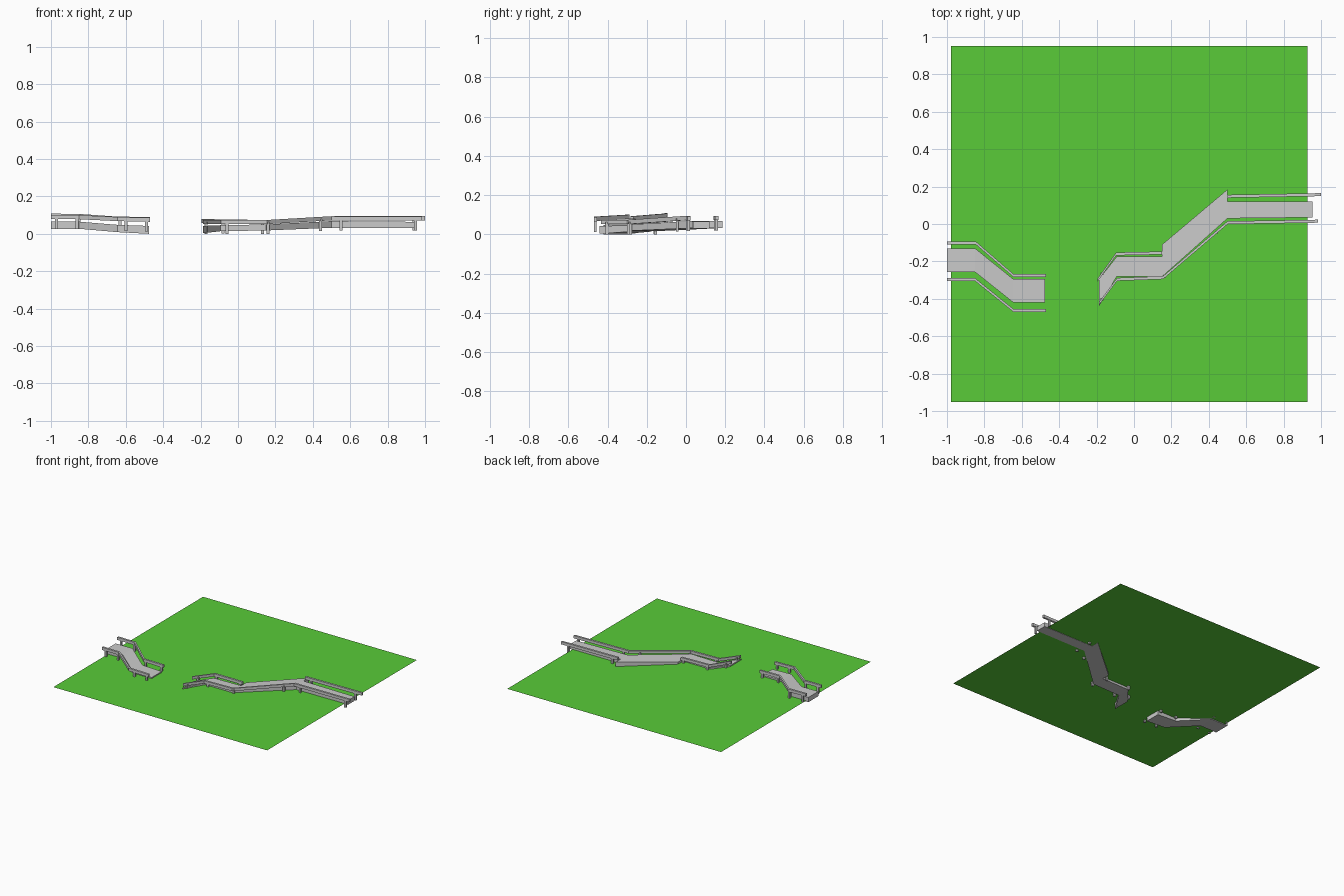
import bpy, bmesh

if "Cube" in bpy.data.objects:
    bpy.data.objects.remove(bpy.data.objects["Cube"])


def loft(name, sections):
    """Bar through rectangular sections (x, y_low, y_high, z_low, z_high)."""
    bm = bmesh.new()
    rings = [[bm.verts.new(p) for p in ((x, a, lo), (x, b, lo), (x, b, hi), (x, a, hi))]
             for x, a, b, lo, hi in sections]
    for r, s in zip(rings, rings[1:]):
        for i in range(4):
            j = (i + 1) % 4
            bm.faces.new((r[i], r[j], s[j], s[i]))
    bm.faces.new(rings[0])
    bm.faces.new(rings[-1])
    bmesh.ops.remove_doubles(bm, verts=bm.verts, dist=1e-5)
    bmesh.ops.dissolve_degenerate(bm, dist=1e-5, edges=bm.edges)
    bmesh.ops.recalc_face_normals(bm, faces=bm.faces)
    mesh = bpy.data.meshes.new(name)
    bm.to_mesh(mesh)
    bm.free()
    obj = bpy.data.objects.new(name, mesh)
    bpy.context.collection.objects.link(obj)
    return obj


def rail(name, path, posts, w=0.016, h=0.022):
    """Handrail along (x, y, z_top) points, with posts at the given x."""
    loft(name, [(x, y - w / 2, y + w / 2, z - h, z) for x, y, z in path])
    for n, px in enumerate(posts):
        for (x0, y0, z0), (x1, y1, z1) in zip(path, path[1:]):
            if x0 <= px <= x1:
                t = (px - x0) / (x1 - x0)
                y, z = y0 + t * (y1 - y0), z0 + t * (z1 - z0) - h / 2
                loft(f"{name}_post_{n + 1}",
                     [(px + d, y - 0.007, y + 0.007, z - 0.064, z) for d in (-0.008, 0.008)])
                break


# Ground sheet, which cuts through the thickness of the decks
bpy.ops.mesh.primitive_plane_add(size=1.906, location=(-0.026, 0, 0.033))
ground = bpy.context.object
ground.name = "ground"
green = bpy.data.materials.new("grass_green")
green.diffuse_color = (0.10, 0.60, 0.04, 1)
green.use_nodes = True
green.node_tree.nodes["Principled BSDF"].inputs["Base Color"].default_value = green.diffuse_color
ground.data.materials.append(green)

# Left walkway
loft("left_deck", [(-1.0, -0.257, -0.13, 0.027, 0.065), (-0.85, -0.257, -0.13, 0.027, 0.065),
                   (-0.645, -0.42, -0.295, 0.009, 0.048), (-0.475, -0.42, -0.295, 0.0, 0.042)])
rail("left_back_rail", [(-1.0, -0.102, 0.108), (-0.845, -0.102, 0.106),
                        (-0.645, -0.275, 0.092), (-0.47, -0.275, 0.09)],
     (-0.97, -0.85, -0.63, -0.49))
rail("left_front_rail", [(-1.0, -0.297, 0.102), (-0.85, -0.297, 0.10),
                         (-0.645, -0.462, 0.09), (-0.47, -0.462, 0.086)],
     (-0.97, -0.86, -0.6, -0.49))

# Right walkway, stepping wider over its diagonal stretch
loft("right_deck", [(-0.187, -0.44, -0.295, 0.003, 0.042), (-0.093, -0.282, -0.175, 0.014, 0.046),
                    (0.15, -0.282, -0.175, 0.018, 0.050), (0.15, -0.282, -0.11, 0.018, 0.050),
                    (0.50, 0.03, 0.185, 0.032, 0.068), (0.50, 0.03, 0.12, 0.032, 0.068),
                    (0.955, 0.035, 0.12, 0.030, 0.064)])
rail("right_back_rail_short", [(-0.195, -0.30, 0.08), (-0.095, -0.16, 0.077), (0.15, -0.155, 0.074)],
     (-0.17, -0.08, 0.13))
rail("right_back_rail_long", [(0.50, 0.148, 0.094), (1.0, 0.157, 0.094)],
     (0.55, 0.94))
rail("right_front_rail", [(-0.187, -0.425, 0.074), (-0.09, -0.296, 0.074), (0.155, -0.287, 0.074),
                          (0.50, 0.007, 0.094), (0.985, 0.015, 0.092)],
     (-0.17, -0.06, 0.16, 0.44, 0.55, 0.95))
